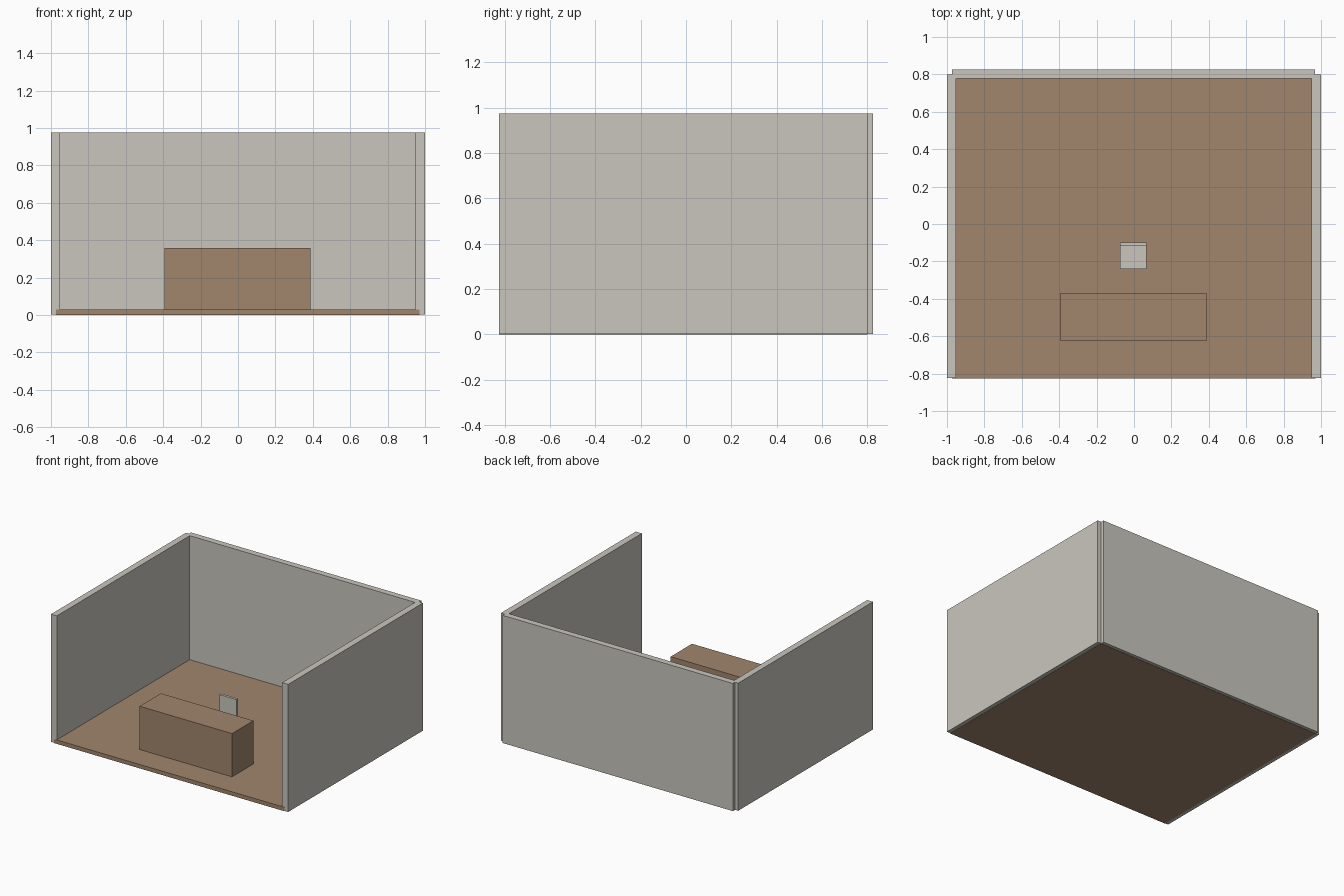
import bpy

if "Cube" in bpy.data.objects:
    bpy.data.objects.remove(bpy.data.objects["Cube"])


def material(name, rgb):
    m = bpy.data.materials.new(name)
    m.diffuse_color = (*rgb, 1.0)
    m.use_nodes = True
    m.node_tree.nodes["Principled BSDF"].inputs["Base Color"].default_value = m.diffuse_color
    return m


plaster = material("pale_plaster", (0.584, 0.565, 0.515))
wood = material("brown_wood", (0.356, 0.238, 0.153))


def box(name, x, y, z, mat):
    """Axis-aligned box from (min, max) pairs."""
    spans = (x, y, z)
    bpy.ops.mesh.primitive_cube_add(size=1, location=[(a + b) / 2 for a, b in spans])
    ob = bpy.context.object
    ob.name = name
    ob.scale = [b - a for a, b in spans]
    bpy.ops.object.transform_apply(location=False, rotation=False, scale=True)
    ob.data.materials.append(mat)
    return ob


# Room shell: floor and three walls, open at the front
box("floor", (-0.973, 0.97), (-0.825, 0.80), (0.0, 0.03), wood)
box("back_wall", (-0.973, 0.968), (0.777, 0.825), (0.002, 0.975), plaster)
box("left_wall", (-1.0, -0.951), (-0.824, 0.80), (0.002, 0.975), plaster)
box("right_wall", (0.949, 1.0), (-0.824, 0.80), (0.002, 0.975), plaster)

# Solid counter desk
box("desk", (-0.392, 0.387), (-0.625, -0.368), (0.03, 0.36), wood)

# Chair behind the desk
box("chair_seat", (-0.074, 0.068), (-0.24, -0.098), (0.135, 0.16), plaster)
box("chair_back", (-0.074, 0.068), (-0.118, -0.098), (0.16, 0.34), plaster)
for side, x in (("left", -0.074), ("right", 0.054)):
    for end, y in (("front", -0.24), ("rear", -0.112)):
        box(f"chair_leg_{end}_{side}", (x, x + 0.014), (y, y + 0.014), (0.03, 0.135), plaster)
